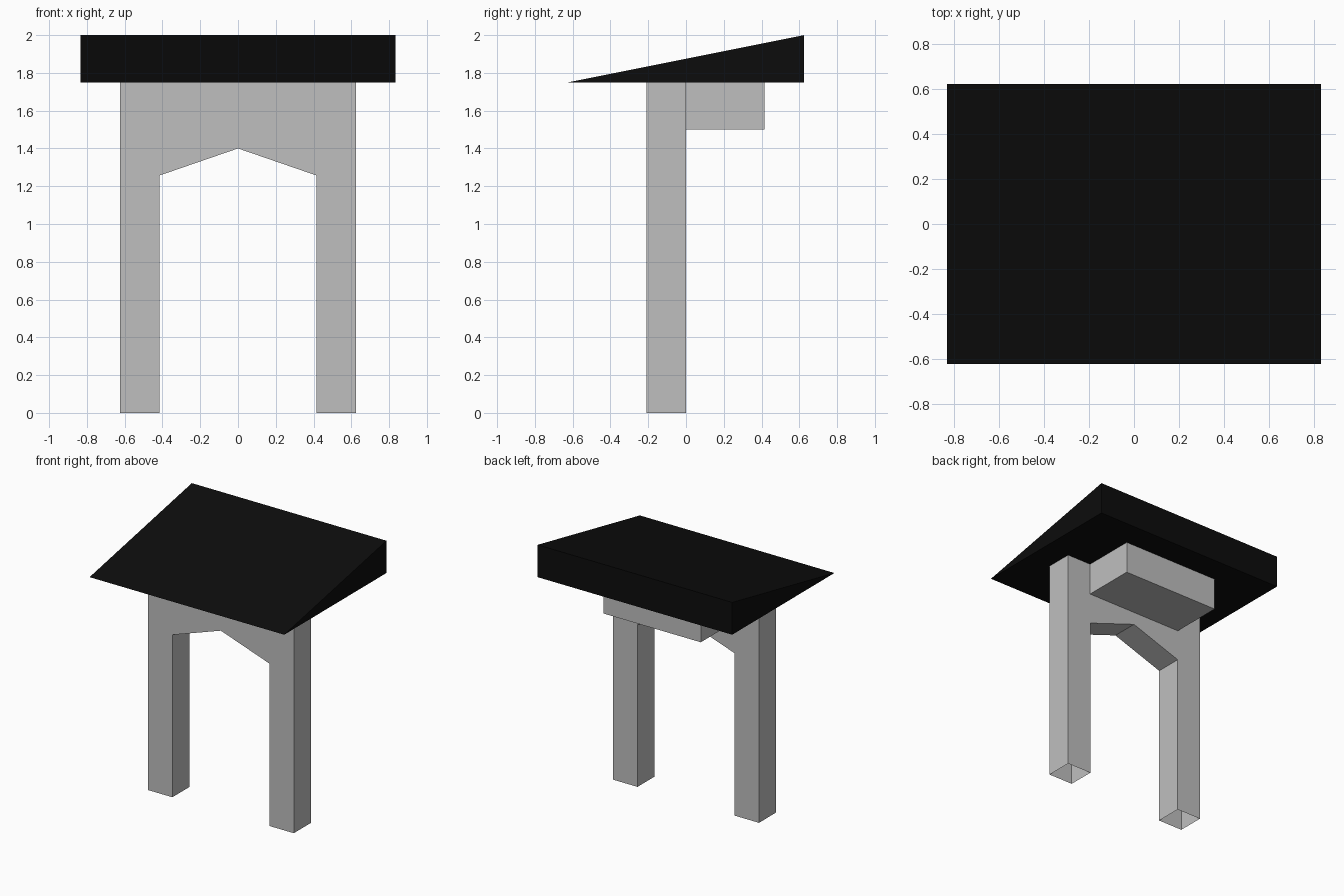
import bpy
import bmesh
from mathutils import Vector

cube = bpy.data.objects.get("Cube")
if cube:
    bpy.data.objects.remove(cube, do_unlink=True)


def make_material(name, value):
    mat = bpy.data.materials.new(name)
    mat.use_nodes = True
    colour = (value, value, value, 1)
    mat.diffuse_color = colour
    mat.node_tree.nodes["Principled BSDF"].inputs["Base Color"].default_value = colour
    return mat


def extrude_profile(name, points, offset, mat, is_open=None):
    """Extrude a flat outline by offset; remove the faces picked by is_open."""
    bm = bmesh.new()
    face = bm.faces.new([bm.verts.new(p) for p in points])
    result = bmesh.ops.extrude_face_region(bm, geom=[face], use_keep_orig=True)
    moved = [v for v in result["geom"] if isinstance(v, bmesh.types.BMVert)]
    bmesh.ops.translate(bm, verts=moved, vec=Vector(offset))
    bmesh.ops.recalc_face_normals(bm, faces=bm.faces[:])
    if is_open:
        bm.normal_update()
        doomed = [f for f in bm.faces if is_open(f)]
        bmesh.ops.delete(bm, geom=doomed, context="FACES")
    mesh = bpy.data.meshes.new(name)
    bm.to_mesh(mesh)
    bm.free()
    mesh.materials.append(mat)
    obj = bpy.data.objects.new(name, mesh)
    bpy.context.collection.objects.link(obj)
    return obj


grey = make_material("light grey", 0.52)
black = make_material("near black", 0.0037)

EAVE = 1.75
OUTER, INNER = 0.625, 0.415
DEPTH = 0.21

# Gate frame: two legs joined by a pointed arch, hollow under the feet
half = [(INNER, 1.257), (INNER, 0), (OUTER, 0), (OUTER, EAVE)]
outline = [(0, 1.4)] + half + [(-x, z) for x, z in reversed(half)]
extrude_profile("arch_frame", [(x, -DEPTH, z) for x, z in outline],
                (0, DEPTH, 0), grey,
                lambda f: abs(f.normal.z) > 0.99)

# Block behind the arch, carried under the roof
block = [(0, 1.5), (0.415, 1.5), (0.415, EAVE), (0, EAVE)]
extrude_profile("rear_block", [(-0.417, y, z) for y, z in block],
                (0.834, 0, 0), grey,
                lambda f: f.normal.z > 0.99 or f.normal.y < -0.99)

# Wedge roof rising towards the back
wedge = [(-0.625, EAVE), (0.625, EAVE), (0.625, 2)]
extrude_profile("sloped_roof", [(-0.833, y, z) for y, z in wedge],
                (1.666, 0, 0), black)
